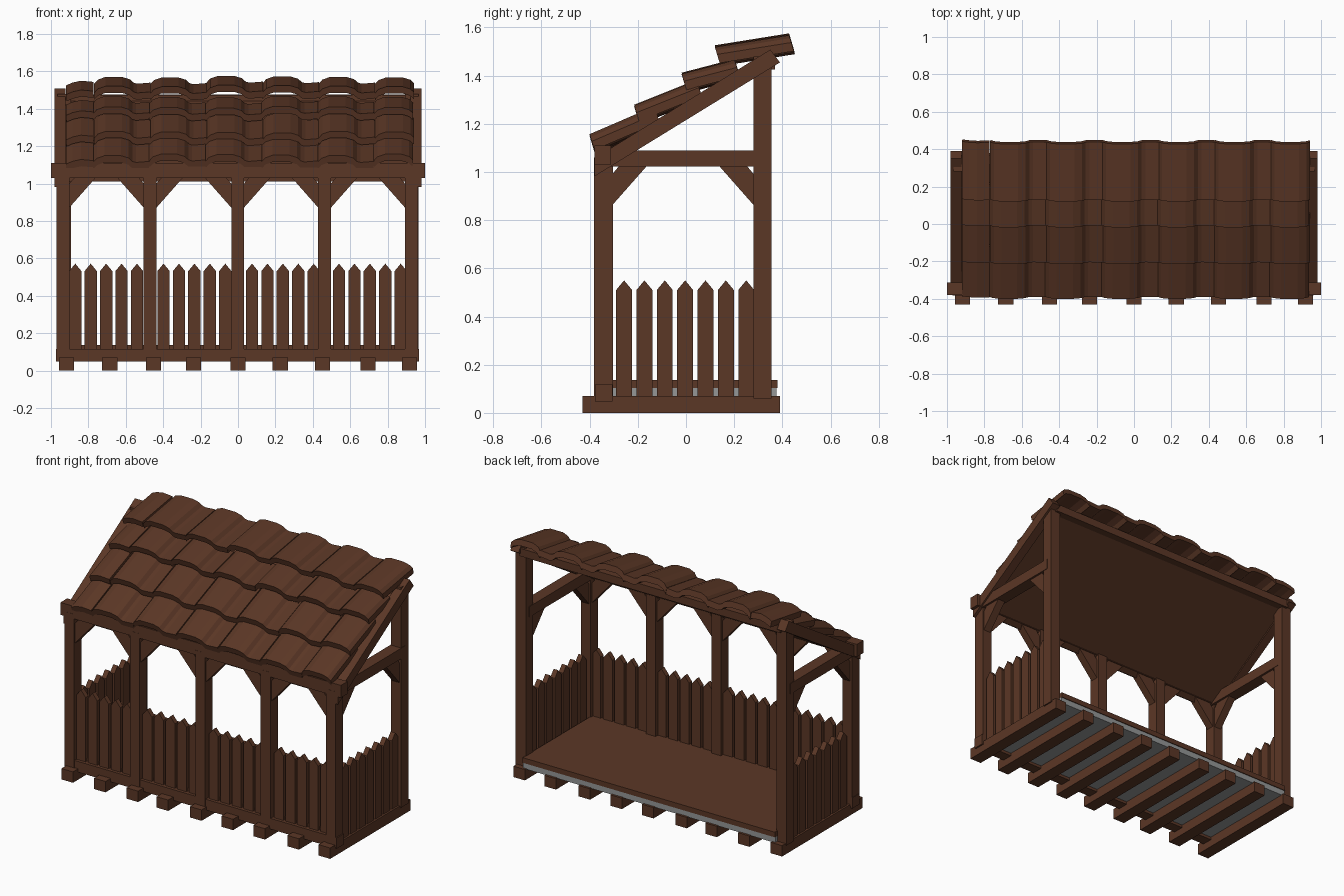
import bpy, bmesh
from mathutils import Vector

if "Cube" in bpy.data.objects:
    bpy.data.objects.remove(bpy.data.objects["Cube"])


def material(name, rgb):
    m = bpy.data.materials.new(name)
    m.diffuse_color = (*rgb, 1)
    m.use_nodes = True
    m.node_tree.nodes["Principled BSDF"].inputs["Base Color"].default_value = m.diffuse_color
    return m


BROWN = material("dark_brown_wood", (0.105, 0.038, 0.019))
GREY = material("grey_slab", (0.30, 0.31, 0.31))


def prism(name, pts, axis, a, b, mat=BROWN, shift=None):
    """Extrude a 2D outline along x (outline is y,z) or y (outline is x,z)."""
    bm = bmesh.new()
    rings = []
    for k, t in enumerate((a, b)):
        ring = []
        for u, z in pts:
            dz = shift[k] if shift else 0
            co = (t, u, z + dz) if axis == 'x' else (u, t, z + dz)
            ring.append(bm.verts.new(co))
        rings.append(ring)
    n = len(pts)
    bm.faces.new(rings[0])
    bm.faces.new(rings[1])
    for i in range(n):
        j = (i + 1) % n
        bm.faces.new((rings[0][i], rings[0][j], rings[1][j], rings[1][i]))
    bmesh.ops.recalc_face_normals(bm, faces=bm.faces)
    me = bpy.data.meshes.new(name)
    bm.to_mesh(me)
    bm.free()
    me.materials.append(mat)
    ob = bpy.data.objects.new(name, me)
    bpy.context.collection.objects.link(ob)
    return ob


def box(name, x0, x1, y0, y1, z0, z1, mat=BROWN):
    return prism(name, [(y0, z0), (y1, z0), (y1, z1), (y0, z1)], 'x', x0, x1, mat)


def picket(name, c, z0, top, axis, a, b):
    w = 0.033
    prism(name, [(c - w, z0), (c + w, z0), (c + w, top - 0.04),
                 (c, top), (c - w, top - 0.04)], axis, a, b)


def brace(name, u, d, axis, a, b, z=1.03):
    """Diagonal corner brace from a post face at u, leaning in direction d."""
    prism(name, [(u - d * 0.01, z - 0.17), (u + d * 0.14, z), (u + d * 0.14, z + 0.01),
                 (u + d * 0.035, z + 0.01), (u + d * 0.025, z), (u, z - 0.03),
                 (u - d * 0.01, z - 0.04)], axis, a, b)


# floor joists, slab, deck
for x in (-0.917, -0.685, -0.452, -0.238, 0, 0.225, 0.452, 0.695, 0.917):
    box("floor_joist", x - 0.041, x + 0.041, -0.43, 0.39, 0, 0.07)
box("floor_slab", -0.90, 0.90, -0.34, 0.375, 0.066, 0.104, GREY)
box("floor_deck", -0.90, 0.90, -0.34, 0.38, 0.104, 0.137)

# front sill and top beam
box("front_sill", -0.973, 0.968, -0.377, -0.305, 0.048, 0.117)
box("front_top_beam", -1.0, 1.0, -0.38, -0.312, 1.03, 1.11)

# front posts with braces on their inner faces
posts = (-0.936, -0.47, -0.002, 0.463, 0.927)
for i, x in enumerate(posts):
    box("front_post", x - 0.034, x + 0.034, -0.381, -0.304, 0.06, 1.06)
    if i < 4:
        brace("front_brace", x + 0.034, 1, 'y', -0.37, -0.318)
    if i > 0:
        brace("front_brace", x - 0.034, -1, 'y', -0.37, -0.318)

# front pickets, five in each bay
for first in (-0.87, -0.398, 0.075, 0.54):
    for k in range(5):
        picket("front_picket", first + 0.0825 * k, 0.11, 0.572, 'y', -0.357, -0.327)


# both ends: back post, tie beam, braces, rafter, pickets
def roof_line(y):
    return 1.10 + 0.618 * (y + 0.31)


for s in (-1, 1):
    c = 0.93 * s
    box("back_post", c - 0.036, c + 0.036, 0.28, 0.355, 0.06, 1.48)
    box("side_tie_beam", c - 0.039, c + 0.039, -0.33, 0.32, 1.022, 1.09)
    brace("side_brace", -0.305, 1, 'x', c - 0.026, c + 0.026, 1.022)
    brace("side_brace", 0.28, -1, 'x', c - 0.026, c + 0.026, 1.022)
    prism("rafter", [(-0.38, roof_line(-0.38) - 0.075), (0.39, roof_line(0.39) - 0.078),
                     (0.35, roof_line(0.35)), (-0.38, roof_line(-0.38))],
          'x', 0.922 * s, 0.98 * s)
    for k in range(7):
        picket("side_picket", -0.257 + 0.0845 * k, 0.066, 0.55, 'x', c - 0.016, c + 0.016)

# ceiling panel and back top beam
prism("roof_panel", [(y, roof_line(y) + d) for y, d in
                     ((-0.35, -0.065), (0.37, -0.065), (0.37, -0.045), (-0.35, -0.045))],
      'x', -0.925, 0.925)
box("back_top_beam", -0.93, 0.93, 0.315, 0.37, 1.425, 1.475)

# roof tiles: hump plus pan, four overlapping rows that flatten toward the top
TILE = [(-0.105, -0.036), (-0.085, -0.014), (-0.045, 0), (0.045, 0), (0.085, -0.012),
        (0.105, -0.030), (0.125, -0.036), (0.197, -0.030)]
EDGE = [(-0.25, -0.045), (-0.215, -0.03), (-0.17, -0.02), (-0.103, -0.026)]
ROWS = ((-0.40, 1.153, 0.27, 0.43), (-0.215, 1.275, 0.26, 0.40),
        (-0.018, 1.408, 0.22, 0.26), (0.12, 1.522, 0.308, 0.16))


def tile(name, top, x, row, j):
    y, z, length, slope = row
    outline = [(x + u, v) for u, v in top]
    outline += [(x + u * 0.99, v - 0.036) for u, v in reversed(top)]
    z += 0.004 * ((j * 3) % 4 - 1.5) / 1.5
    ob = prism(name, outline, 'y', y, y + length, BROWN, (z, z + length * slope))
    # lean the lower end face so it stands square to the slope
    for v in ob.data.vertices:
        drop = z + (v.co.y - y) * slope - v.co.z
        v.co.y += 0.3 * drop


for r, row in enumerate(ROWS):
    tile("roof_edge_tile", EDGE, -0.67, row, r)
    for i in range(6):
        pts = TILE if i < 5 else TILE[:6]
        tile("roof_tile", pts, -0.67 + 0.30 * i + 0.006 * (r % 2), row, i + r)
